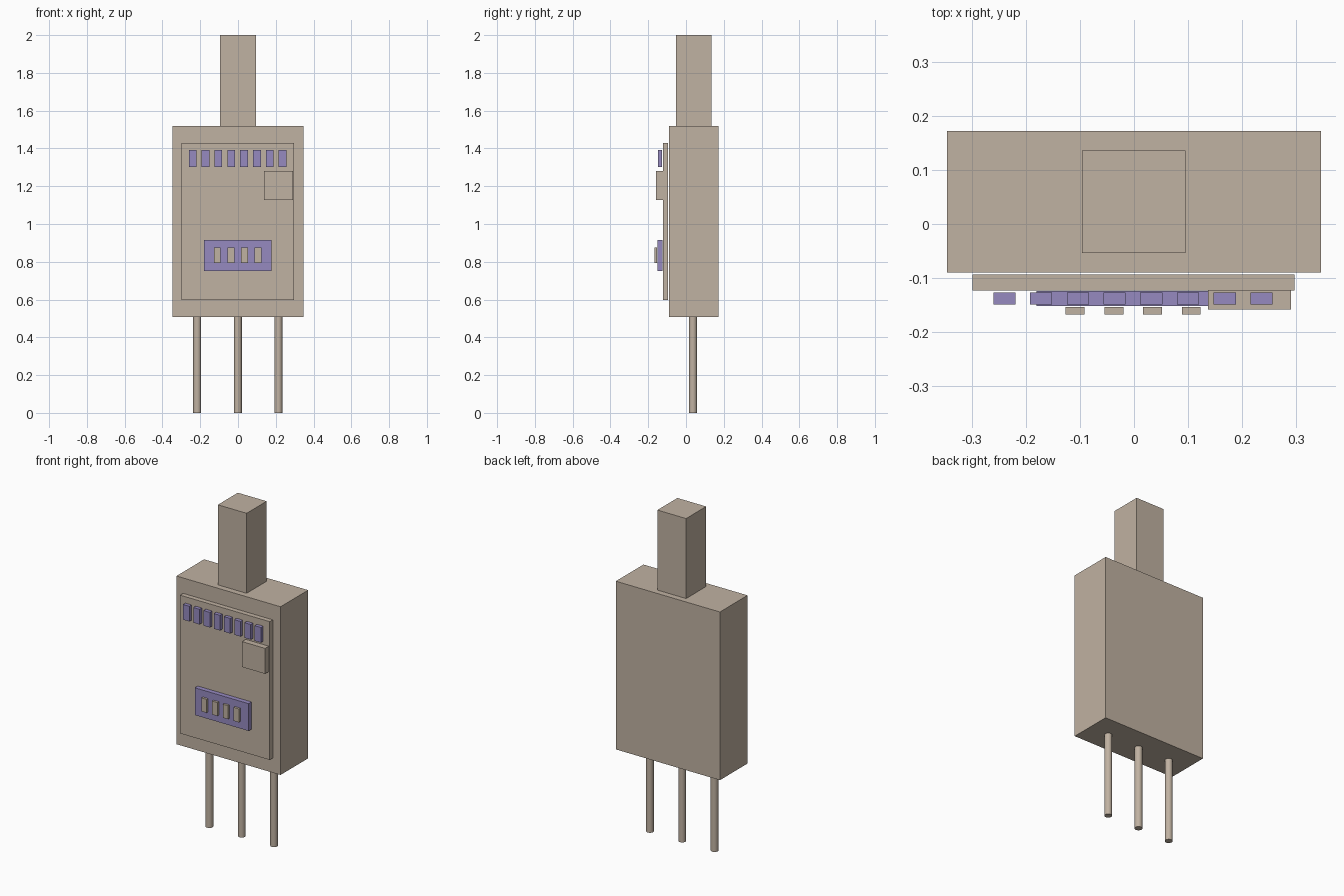
import bpy

if "Cube" in bpy.data.objects:
    bpy.data.objects.remove(bpy.data.objects["Cube"])


def material(name, rgb):
    m = bpy.data.materials.new(name)
    m.diffuse_color = (*rgb, 1)
    m.use_nodes = True
    m.node_tree.nodes["Principled BSDF"].inputs["Base Color"].default_value = m.diffuse_color
    return m


TAN = material("tan", (0.53, 0.445, 0.36))
PURPLE = material("purple", (0.305, 0.254, 0.527))


def box(name, x, y, z, mat=TAN):
    """Box given as (min, max) on each axis."""
    center = [(a + b) / 2 for a, b in (x, y, z)]
    bpy.ops.mesh.primitive_cube_add(size=1, location=center)
    o = bpy.context.object
    o.name = name
    o.scale = [b - a for a, b in (x, y, z)]
    bpy.ops.object.transform_apply(location=False, rotation=False, scale=True)
    o.data.materials.append(mat)
    return o


# Housing and square stem on top
box("housing", (-0.346, 0.346), (-0.09, 0.172), (0.508, 1.519))
box("stem", (-0.096, 0.095), (-0.054, 0.136), (1.519, 2.0))

# Thin circuit board on the front
box("front_board", (-0.299, 0.297), (-0.123, -0.094), (0.598, 1.429))

# Row of small header blocks along the top of the board
for i in range(8):
    cx = -0.240 + i * 0.068
    box(f"header_block_{i + 1}", (cx - 0.0205, cx + 0.0205),
        (-0.149, -0.127), (1.302, 1.393), PURPLE)

# Square chip
box("chip", (0.137, 0.291), (-0.158, -0.123), (1.127, 1.28))

# Switch bank with four sliders
box("switch_bank", (-0.181, 0.177), (-0.152, -0.124), (0.751, 0.915), PURPLE)
for i in range(4):
    cx = -0.109 + i * 0.0717
    box(f"switch_slider_{i + 1}", (cx - 0.0175, cx + 0.0175),
        (-0.168, -0.154), (0.794, 0.875))

# Three round pins the model stands on
for i, cx in enumerate((-0.216, -0.001, 0.214)):
    bpy.ops.mesh.primitive_cylinder_add(vertices=32, radius=0.021, depth=0.508,
                                        location=(cx, 0.037, 0.254))
    pin = bpy.context.object
    pin.name = f"pin_{i + 1}"
    pin.data.materials.append(TAN)
    bpy.ops.object.shade_smooth_by_angle()
